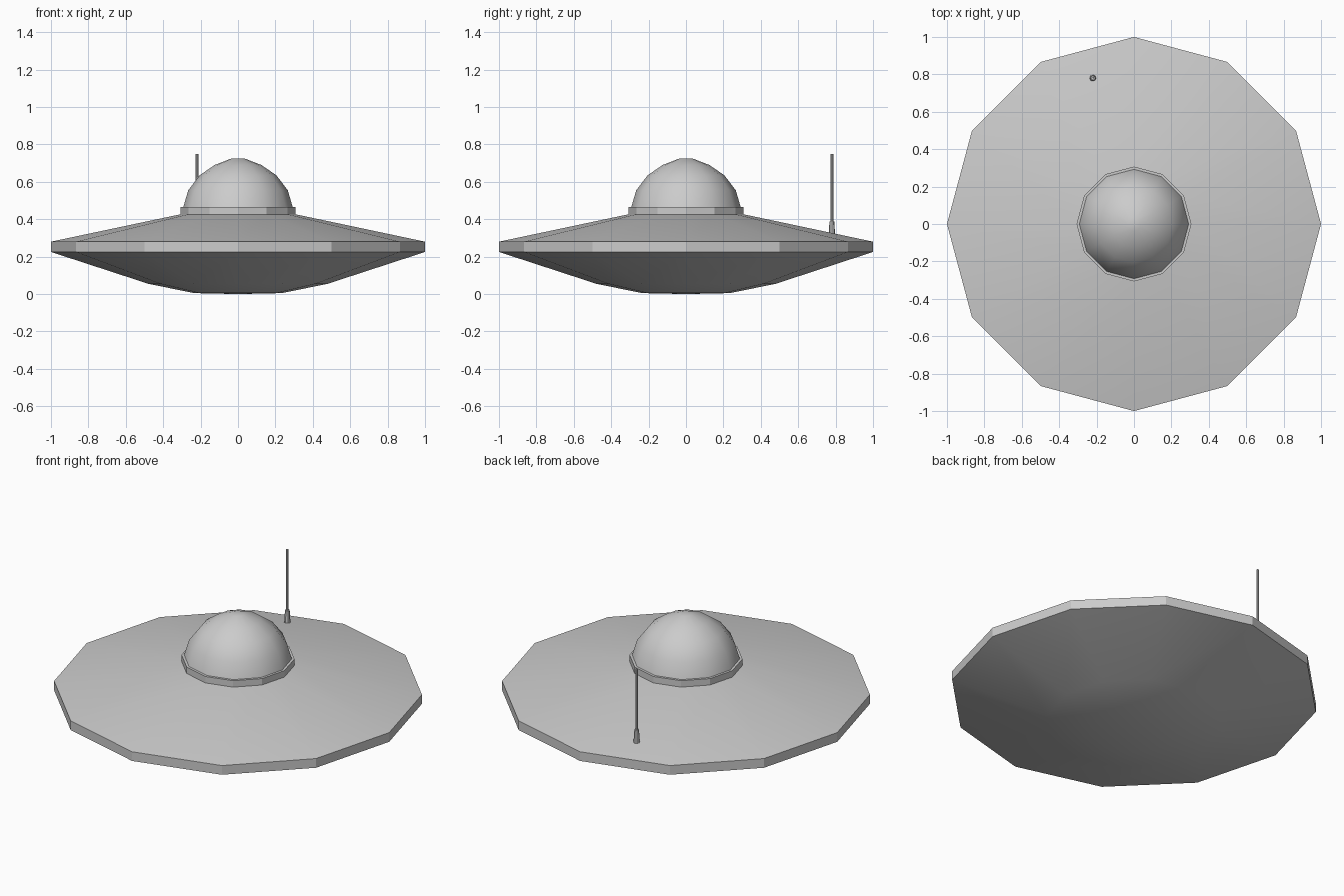
import bpy
import bmesh
from math import cos, sin, tau, radians

cube = bpy.data.objects.get("Cube")
if cube:
    bpy.data.objects.remove(cube, do_unlink=True)

grey = bpy.data.materials.new("hull grey")
grey.use_nodes = True
colour = (0.6, 0.6, 0.6, 1)
grey.diffuse_color = colour
grey.node_tree.nodes["Principled BSDF"].inputs["Base Color"].default_value = colour


def lathe(name, profile, sides, centre=(0, 0), smooth=29):
    """Revolve (radius, height) points; radius 0 makes a pole."""
    bm = bmesh.new()
    rings = []
    for r, z in profile:
        count = sides if r > 0 else 1
        rings.append([bm.verts.new((r * cos(tau * i / sides), r * sin(tau * i / sides), z))
                      for i in range(count)])
    for a, b in zip(rings, rings[1:]):
        for i in range(sides):
            j = (i + 1) % sides
            quad = [a[i % len(a)], a[j % len(a)], b[j % len(b)], b[i % len(b)]]
            bm.faces.new(list(dict.fromkeys(quad)))
    bmesh.ops.recalc_face_normals(bm, faces=bm.faces)
    mesh = bpy.data.meshes.new(name)
    bm.to_mesh(mesh)
    bm.free()
    mesh.materials.append(grey)
    obj = bpy.data.objects.new(name, mesh)
    obj.location = (*centre, 0)
    bpy.context.collection.objects.link(obj)
    bpy.ops.object.select_all(action="DESELECT")
    obj.select_set(True)
    bpy.context.view_layer.objects.active = obj
    bpy.ops.object.shade_smooth_by_angle(angle=radians(smooth))
    return obj


# Saucer body: shallow belly, upright rim, sloping top
lathe("saucer_hull", [(0, 0), (0.235, 0.005), (0.48, 0.055), (1, 0.225), (1, 0.28),
                      (0.3, 0.428), (0, 0.428)], 12)

# Collar around the dome
lathe("dome_collar", [(0, 0.42), (0.307, 0.42), (0.307, 0.465), (0, 0.465)], 12)

# Rounded cockpit dome
lathe("cockpit_dome", [(0.294, 0.46), (0.266, 0.555), (0.205, 0.635), (0.125, 0.69),
                       (0.037, 0.724), (0, 0.726)], 12, smooth=35)

# Antenna standing on the back of the hull
spot = (-0.22, 0.78)
lathe("antenna_socket", [(0, 0.3), (0.018, 0.3), (0.013, 0.388), (0, 0.388)], 8, spot)
lathe("antenna_rod", [(0, 0.38), (0.0075, 0.38), (0.0075, 0.75), (0, 0.75)], 8, spot)
